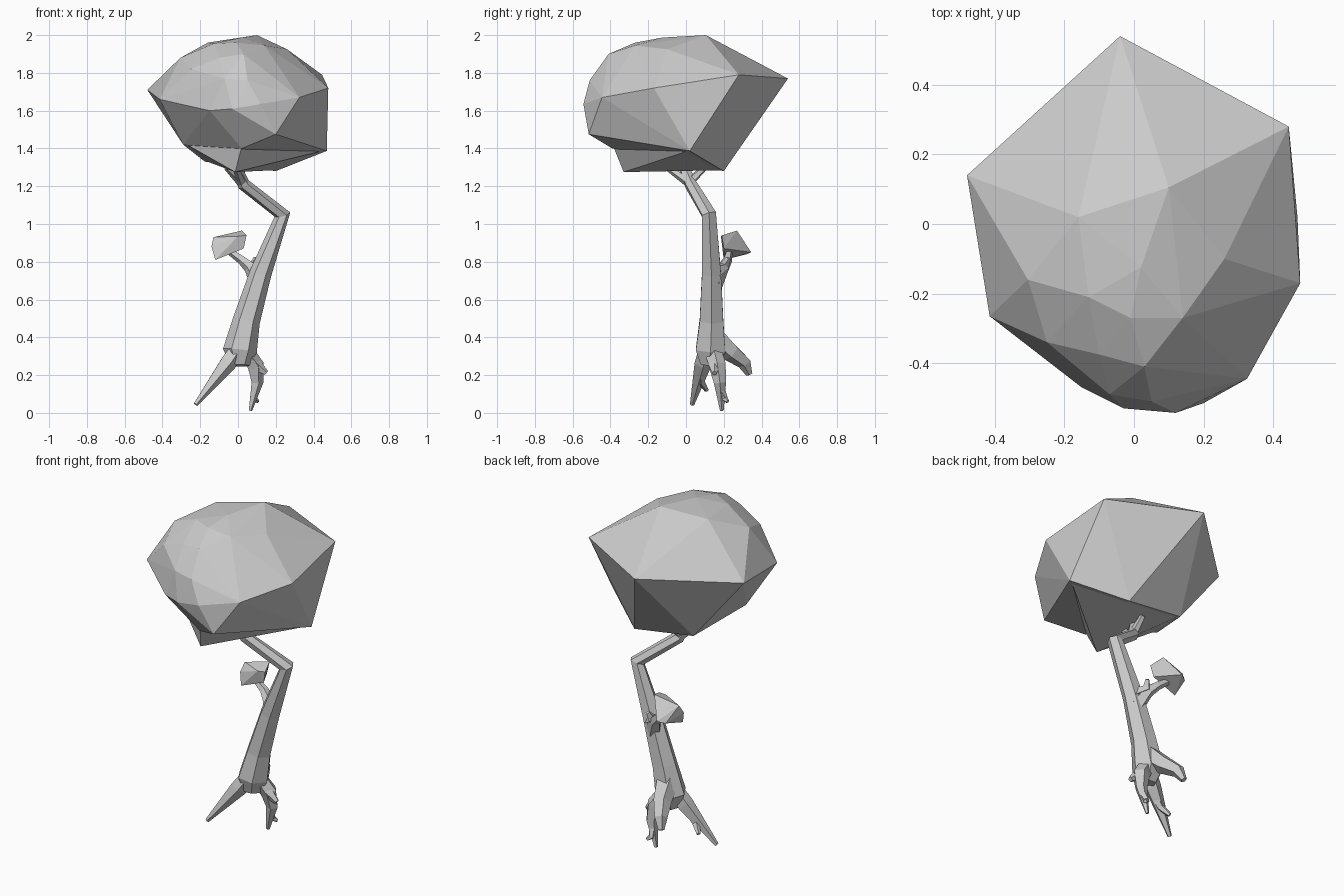
import bpy, bmesh
from math import cos, sin, tau
from mathutils import Vector


def finish(bm, name):
    bmesh.ops.recalc_face_normals(bm, faces=bm.faces)
    mesh = bpy.data.meshes.new(name)
    bm.to_mesh(mesh)
    bm.free()
    obj = bpy.data.objects.new(name, mesh)
    bpy.context.collection.objects.link(obj)
    return obj


def faceted_clump(name, points):
    """Convex faceted foliage spanned by a few corner points."""
    bm = bmesh.new()
    verts = [bm.verts.new(p) for p in points]
    hull = bmesh.ops.convex_hull(bm, input=verts)
    spare = {v for v in hull["geom_interior"] + hull["geom_unused"]
             if isinstance(v, bmesh.types.BMVert) and v.is_valid}
    bmesh.ops.delete(bm, geom=list(spare), context='VERTS')
    return finish(bm, name)


def limb(name, path, sides=6):
    """Tapered tube through (x, y, z, radius) stations."""
    bm = bmesh.new()
    pts = [Vector(p[:3]) for p in path]
    rings = []
    for i, p in enumerate(pts):
        d_in = (p - pts[i - 1]).normalized() if i else Vector()
        d_out = (pts[i + 1] - p).normalized() if i < len(pts) - 1 else Vector()
        direction = (d_in + d_out).normalized()
        side = direction.cross(Vector((0, 1, 0))).normalized()
        up = direction.cross(side)
        rings.append([bm.verts.new(p + (side * cos(tau * k / sides) + up * sin(tau * k / sides)) * path[i][3])
                      for k in range(sides)])
    for r0, r1 in zip(rings, rings[1:]):
        for k in range(sides):
            n = (k + 1) % sides
            bm.faces.new((r0[k], r0[n], r1[n], r1[k]))
    bm.faces.new(rings[0])
    bm.faces.new(rings[-1])
    return finish(bm, name)


# Main canopy
faceted_clump("canopy", [
    (0.10, 0.105, 2.0), (-0.16, 0.02, 1.96), (0.02, -0.125, 1.987),
    (-0.04, 0.54, 1.77), (0.445, 0.28, 1.79), (0.478, -0.17, 1.72),
    (0.26, -0.10, 1.925), (0.14, -0.27, 1.945), (-0.01, -0.27, 1.96),
    (-0.13, -0.21, 1.955), (-0.305, -0.16, 1.88), (-0.48, 0.14, 1.71),
    (-0.415, -0.265, 1.66), (-0.25, -0.34, 1.82), (-0.10, -0.375, 1.88),
    (0.03, -0.41, 1.9), (0.05, -0.51, 1.76), (-0.07, -0.49, 1.77),
    (0.325, -0.445, 1.67), (0.12, -0.543, 1.635), (-0.03, -0.53, 1.61),
    (-0.15, -0.47, 1.60), (-0.25, -0.38, 1.62), (0.2, -0.515, 1.475),
    (0.02, -0.39, 1.40), (-0.29, -0.15, 1.42),
    (0.2, 0.2, 1.28), (-0.175, 0.18, 1.33), (0.47, 0.02, 1.387)])

# Lower lip of the canopy, making the crease under its front
faceted_clump("canopy_lower_lip", [
    (-0.015, -0.33, 1.275), (0.02, -0.385, 1.41), (-0.28, -0.15, 1.425),
    (-0.175, 0.18, 1.335), (0.2, 0.2, 1.285), (0.46, 0.02, 1.39)])

# Small leaf clump on the side branch
faceted_clump("small_leaf_clump", [
    (-0.14, 0.22, 0.88), (-0.13, 0.25, 0.93), (0.02, 0.27, 0.965),
    (0.045, 0.19, 0.94), (0.03, 0.20, 0.87), (-0.12, 0.20, 0.81),
    (-0.05, 0.345, 0.85), (-0.09, 0.32, 0.84), (0.0, 0.185, 0.935)])

# Bent trunk
limb("trunk", [
    (0.01, 0.12, 0.25, 0.050), (0.01, 0.13, 0.33, 0.090),
    (0.045, 0.135, 0.49, 0.072), (0.12, 0.135, 0.74, 0.058),
    (0.235, 0.122, 1.05, 0.043), (0.03, 0.025, 1.21, 0.034),
    (-0.01, -0.01, 1.30, 0.028)])

# Twigs holding the canopy
for i, tip in enumerate([(-0.06, -0.06, 1.30), (0.02, 0.10, 1.30), (-0.01, -0.10, 1.30)]):
    limb(f"top_twig_{i + 1}", [(0.02, 0.015, 1.22, 0.026), (*tip, 0.016)], 5)

# Side branch and its stub
limb("side_branch", [(0.11, 0.15, 0.68, 0.045), (0.065, 0.195, 0.77, 0.034),
                     (0.02, 0.22, 0.81, 0.025), (-0.05, 0.23, 0.86, 0.018)], 5)
limb("branch_stub", [(0.13, 0.15, 0.74, 0.04), (0.08, 0.205, 0.78, 0.026),
                     (0.095, 0.225, 0.82, 0.014)], 4)

# Roots: each ends in a narrow tip
roots = {
    "left_root": [(0.01, 0.115, 0.36, 0.045), (-0.055, 0.09, 0.265, 0.048), (-0.225, 0.032, 0.045, 0.012)],
    "left_root_prong": [(-0.07, 0.08, 0.24, 0.035), (-0.12, 0.08, 0.165, 0.022), (-0.16, 0.11, 0.12, 0.012)],
    "right_root": [(0.03, 0.14, 0.34, 0.045), (0.09, 0.165, 0.25, 0.048), (0.10, 0.18, 0.16, 0.034), (0.065, 0.19, 0.012, 0.010)],
    "right_root_knee": [(0.06, 0.15, 0.28, 0.045), (0.15, 0.15, 0.21, 0.015)],
    "right_root_prong": [(0.09, 0.185, 0.12, 0.025), (0.085, 0.205, 0.075, 0.017), (0.105, 0.22, 0.06, 0.01)],
    "back_root": [(0.02, 0.15, 0.40, 0.065), (-0.01, 0.24, 0.32, 0.052), (-0.05, 0.31, 0.265, 0.038), (-0.07, 0.335, 0.205, 0.018)],
}
for name, path in roots.items():
    limb(name, path, 5)
